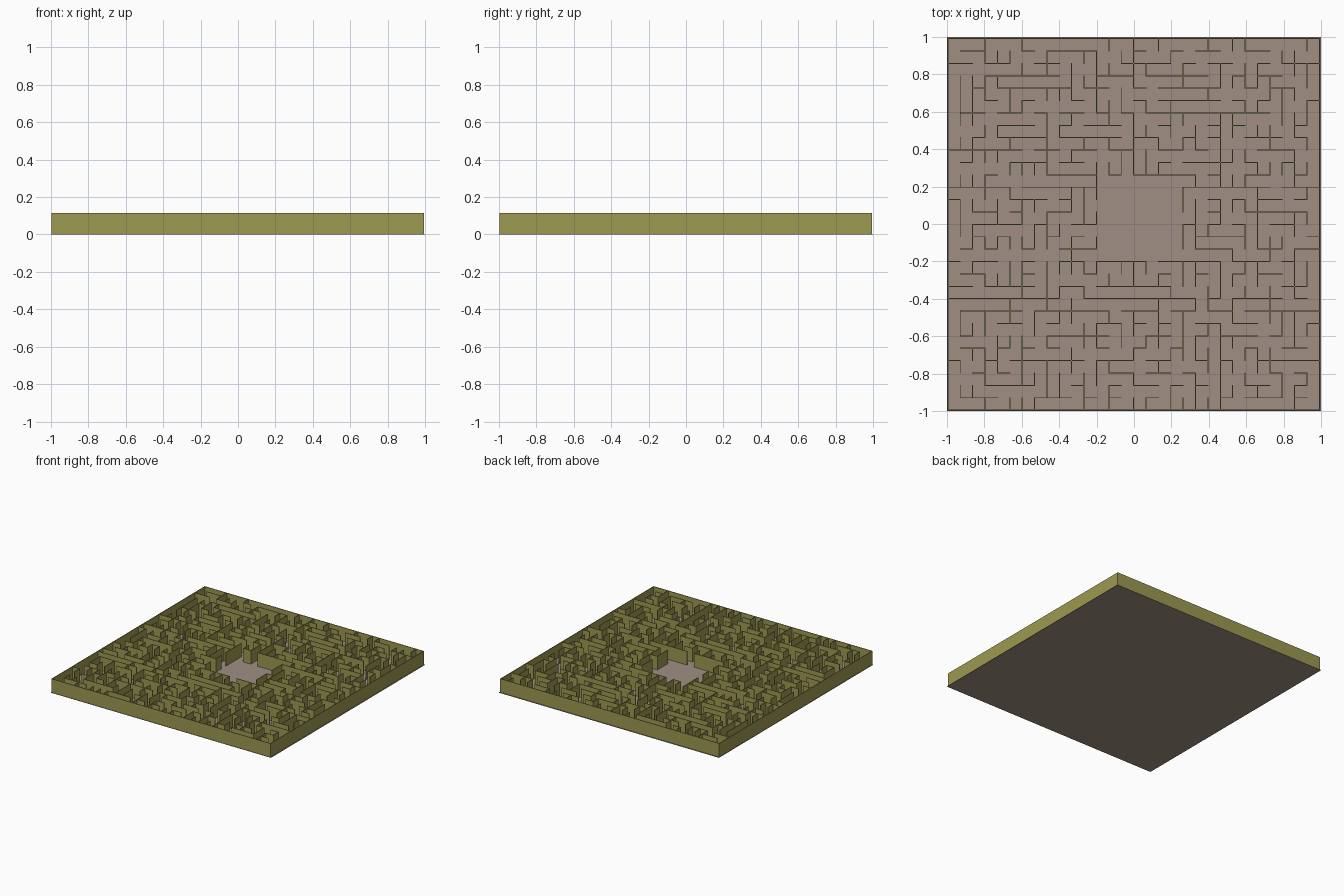
import bpy, bmesh, random

if "Cube" in bpy.data.objects:
    bpy.data.objects.remove(bpy.data.objects["Cube"])

random.seed(7)
N = 30                      # cells per side
P = 0.0662                  # cell pitch
O = -0.995                  # first wall line
H = 0.115                   # wall height
T = 0.005                   # wall thickness


def material(name, rgb):
    m = bpy.data.materials.new(name)
    m.diffuse_color = (*rgb, 1)
    m.use_nodes = True
    m.node_tree.nodes["Principled BSDF"].inputs["Base Color"].default_value = m.diffuse_color
    return m


olive = material("olive_hedge", (0.34, 0.32, 0.085))
brown = material("taupe_floor", (0.35, 0.275, 0.23))


def box(bm, x0, x1, y0, y1, z0, z1):
    v = [bm.verts.new((x, y, z)) for z in (z0, z1)
         for x, y in ((x0, y0), (x1, y0), (x1, y1), (x0, y1))]
    for f in ((3, 2, 1, 0), (4, 5, 6, 7), (0, 1, 5, 4), (1, 2, 6, 5), (2, 3, 7, 6), (3, 0, 4, 7)):
        bm.faces.new([v[i] for i in f])


def finish(bm, name, mat):
    me = bpy.data.meshes.new(name)
    bm.to_mesh(me)
    bm.free()
    me.materials.append(mat)
    bpy.context.collection.objects.link(bpy.data.objects.new(name, me))


# Landmark walls: (line, start, end), rows counted from the back, columns from the left
ROWS = [(1, 1, 3), (1, 20, 22), (2, 14, 18), (3, 3, 9), (3, 12, 15), (3, 16, 21), (4, 5, 8),
        (4, 18, 21), (5, 17, 22), (6, 16, 22), (6, 22, 25), (7, 4, 7), (8, 4, 8), (8, 11, 13),
        (8, 24, 27), (9, 0, 5), (10, 9, 11), (11, 8, 12), (11, 16, 18), (12, 0, 5), (12, 6, 11),
        (12, 19, 24), (12, 27, 30), (15, 2, 6), (15, 11, 12), (15, 26, 28), (18, 12, 14),
        (18, 23, 26), (20, 3, 6), (20, 12, 17), (21, 1, 9), (21, 11, 20), (21, 23, 27),
        (22, 1, 6), (22, 7, 13), (22, 14, 17), (22, 18, 20), (22, 21, 23), (22, 24, 28),
        (24, 8, 12), (26, 7, 10), (28, 3, 7), (29, 1, 4), (29, 24, 27)]
COLS = [(3, 0, 1), (3, 3, 5), (6, 18, 21), (6, 25, 28), (8, 1, 3), (8, 4, 5), (8, 6, 9),
        (8, 9, 11), (8, 15, 17), (8, 19, 21), (8, 27, 29), (12, 3, 5), (11, 12, 14),
        (15, 0, 2), (15, 3, 4), (15, 7, 11), (15, 18, 20), (15, 22, 24), (19, 12, 14),
        (22, 2, 4), (22, 6, 12), (22, 13, 15), (22, 18, 20), (22, 23, 28), (22, 29, 30),
        (24, 0, 1), (3, 29, 30), (12, 23, 25), (1, 5, 6), (28, 22, 24)]
marks = {("h", j, i) for j, a, b in ROWS for i in range(a, b)}
marks |= {("v", i, j) for i, a, b in COLS for j in range(a, b)}

# Grow a maze: join cells until all connect, opening landmark walls last
parent = {(c, r): (c, r) for c in range(N) for r in range(N)}


def root(a):
    while parent[a] != a:
        parent[a] = parent[parent[a]]
        a = parent[a]
    return a


def in_court(cell):         # open square in the middle
    return 12 <= cell[0] < 19 and 11 <= cell[1] < 18


edges = []
for k in range(1, N):
    for m in range(N):
        edges.append((("h", k, m), (m, k - 1), (m, k)))
        edges.append((("v", k, m), (k - 1, m), (k, m)))
order = {e[0]: random.random() + (2 if e[0] in marks else 0) for e in edges}
edges.sort(key=lambda e: -1 if in_court(e[1]) and in_court(e[2]) else order[e[0]])

walls = set()
for key, a, b in edges:
    if in_court(a) and in_court(b):
        parent[root(a)] = root(b)
    elif root(a) != root(b):
        parent[root(a)] = root(b)
    else:
        walls.add(key)

# Maze walls: merge neighbouring pieces into straight runs
bm = bmesh.new()
h = T / 2
for kind in "hv":
    for k in range(1, N):
        m = 0
        while m < N:
            if (kind, k, m) not in walls:
                m += 1
                continue
            start = m
            while (kind, k, m) in walls:
                m += 1
            if kind == "h":
                y = O + (N - k) * P
                box(bm, O + start * P - h, O + m * P + h, y - h, y + h, 0.001, H)
            else:
                x = O + k * P
                box(bm, x - h, x + h, O + (N - m) * P - h, O + (N - start) * P + h, 0.001, H)
finish(bm, "maze_walls", olive)

# Outer wall
bm = bmesh.new()
lo, hi = O, O + N * P
for e in (lo, hi):
    box(bm, e - h, e + h, lo - h, hi + h, 0.001, H)
    box(bm, lo - h, hi + h, e - h, e + h, 0.001, H)
finish(bm, "outer_wall", olive)

# Floor plate
bm = bmesh.new()
box(bm, -1, 1, -1, 1, 0, 0.003)
finish(bm, "floor", brown)
